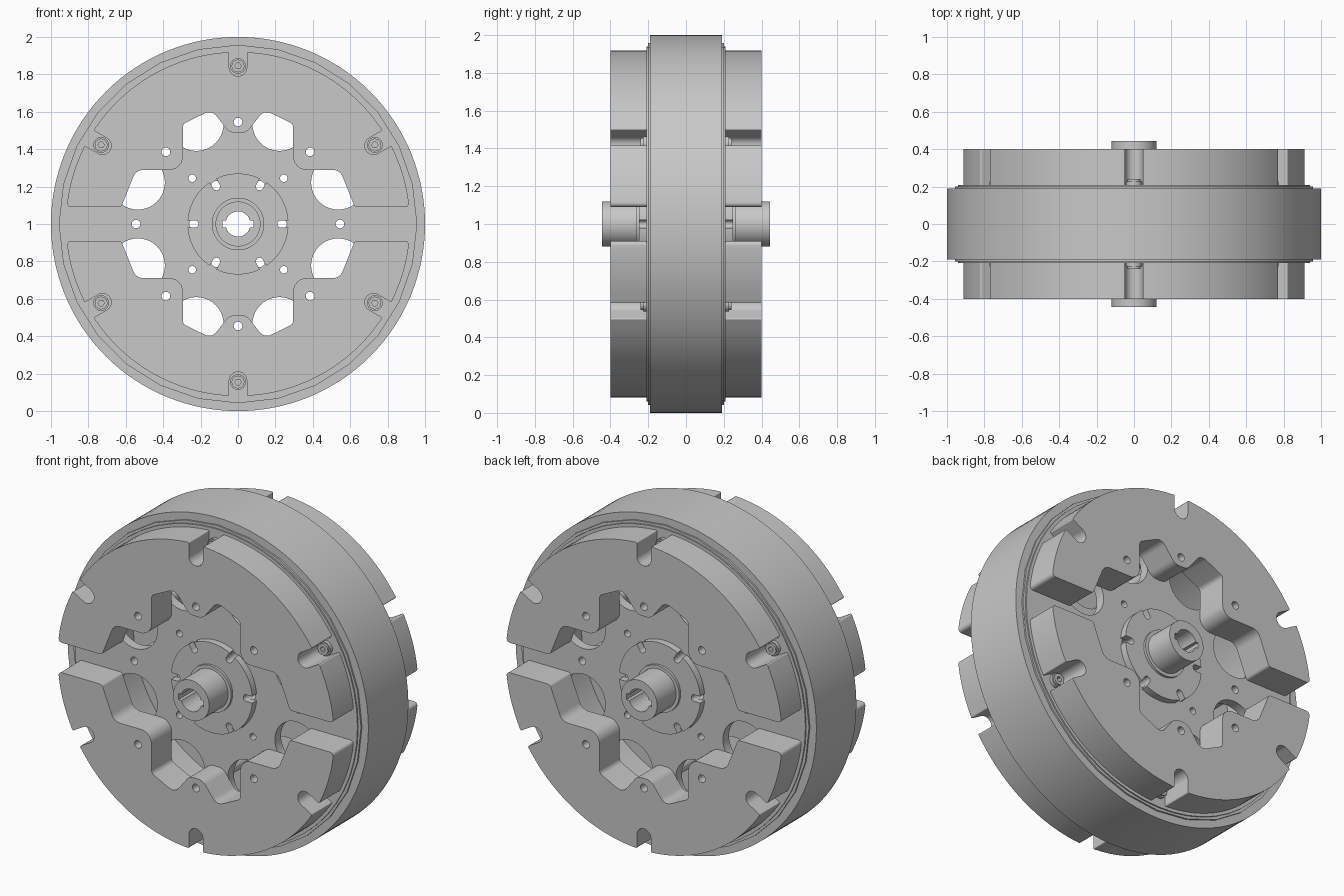
import bpy, bmesh, math
from mathutils import Vector, Matrix

if "Cube" in bpy.data.objects:
    bpy.data.objects.remove(bpy.data.objects["Cube"])

GREY = (0.58, 0.58, 0.58, 1)
steel = bpy.data.materials.new("grey steel")
steel.use_nodes = True
steel.diffuse_color = GREY
steel.node_tree.nodes["Principled BSDF"].inputs["Base Color"].default_value = GREY
parts = []


def polar(r, deg):
    return (r * math.cos(math.radians(deg)), r * math.sin(math.radians(deg)))


def arc(r, a, b, n):
    return [polar(r, a + (b - a) * i / n) for i in range(n + 1)]


def circle(r, centre=(0, 0), n=24):
    return [(centre[0] + x, centre[1] + y) for x, y in arc(r, 0, 360, n)[:-1]]


def ring_of(count, radius, r, start=0, n=24):
    """Circles spaced evenly around the axle."""
    return [circle(r, polar(radius, start + 360 * k / count), n) for k in range(count)]


def fillet(points, steps=6):
    """Round the corners of a closed outline given as (x, z, radius)."""
    out = []
    for i, (x, z, r) in enumerate(points):
        p = Vector((x, z))
        if r == 0:
            out.append((x, z))
            continue
        a = Vector(points[i - 1][:2]) - p
        b = Vector(points[(i + 1) % len(points)][:2]) - p
        half = a.angle(b) / 2
        t = min(r / math.tan(half), 0.495 * a.length, 0.495 * b.length)
        r = t * math.tan(half)
        centre = p + (a.normalized() + b.normalized()).normalized() * r / math.sin(half)
        start = p + a.normalized() * t - centre
        end = p + b.normalized() * t - centre
        for s in range(steps + 1):
            v = centre + start.lerp(end, s / steps).normalized() * r
            out.append((v.x, v.y))
    return out


def extrude(name, loops, y0, y1, mirror=(False, True, False)):
    """Fill outlines drawn in the x-z plane and extrude them from y0 to y1."""
    curve = bpy.data.curves.new(name + " outline", "CURVE")
    curve.dimensions = "2D"
    curve.fill_mode = "BOTH"
    curve.extrude = (y1 - y0) / 2
    for loop in loops:
        spline = curve.splines.new("POLY")
        spline.points.add(len(loop) - 1)
        for point, (x, z) in zip(spline.points, loop):
            point.co = (x, z, 0, 1)
        spline.use_cyclic_u = True
    temp = bpy.data.objects.new(name + " outline", curve)
    bpy.context.collection.objects.link(temp)
    graph = bpy.context.evaluated_depsgraph_get()
    mesh = bpy.data.meshes.new_from_object(temp.evaluated_get(graph))
    bpy.data.objects.remove(temp)
    bpy.data.curves.remove(curve)
    mesh.name = name
    bm = bmesh.new()
    bm.from_mesh(mesh)
    turn = Matrix.Translation((0, (y0 + y1) / 2, 0)) @ Matrix.Rotation(math.pi / 2, 4, "X")
    bmesh.ops.transform(bm, matrix=turn, verts=bm.verts)
    bmesh.ops.remove_doubles(bm, verts=bm.verts, dist=0.0001)
    bmesh.ops.recalc_face_normals(bm, faces=bm.faces)
    bm.to_mesh(mesh)
    bm.free()
    mesh.materials.clear()
    mesh.materials.append(steel)
    obj = bpy.data.objects.new(name, mesh)
    obj.location.z = 1
    bpy.context.collection.objects.link(obj)
    if any(mirror):
        mod = obj.modifiers.new("mirror", "MIRROR")
        mod.use_axis = mirror
        mod.use_mirror_merge = False
    parts.append(obj)


SINGLE = (False, False, False)

# Keyed bore through the axle
bore = ([(0.083, -0.018), (0.083, 0.018)] + arc(0.067, 16, 164, 16)
        + [(-0.083, 0.018), (-0.083, -0.018)] + arc(0.067, 196, 344, 16))
hub_holes = ring_of(6, 0.235, 0.026)

# Outer drum
extrude("drum", [circle(1, n=128), circle(0.8, n=96)], -0.19, 0.19, SINGLE)

# Side plates with lightening holes, bolt holes and a faceted edge band
extrude("edge_band", [circle(0.958, n=28), circle(0.9, n=28)], 0.18, 0.2)
extrude("side_plate", [circle(0.94, n=56), bore] + hub_holes
        + ring_of(8, 0.58, 0.145, 22.5, 40) + ring_of(8, 0.545, 0.023)
        + ring_of(4, 0.346, 0.02, 45), 0.15, 0.208)

# Inner core and spacer tubes between the plates
extrude("core", [circle(0.27, n=64), bore] + hub_holes, -0.15, 0.15, SINGLE)
extrude("spacer_tubes", ring_of(8, 0.545, 0.036) + ring_of(8, 0.545, 0.023),
        -0.15, 0.15, SINGLE)

# Hub flange with open radial slots
flange = []
for k in range(6):
    turn = Matrix.Rotation(math.radians(60 * k), 2)
    slot = fillet([(0.269, -0.02, 0), (0.211, -0.02, 0.02),
                   (0.211, 0.02, 0.02), (0.269, 0.02, 0)])
    flange += [tuple(turn @ Vector(p)) for p in slot]
    flange += arc(0.27, 60 * k + 8, 60 * k + 52, 10)
extrude("hub_flange", [flange, bore], 0.208, 0.25)
extrude("hub_collar", [circle(0.14, n=48), bore], 0.25, 0.265)
extrude("hub_sleeve", [circle(0.12, n=48), bore], 0.265, 0.445)

# Counterweights: right half of the outline, then its mirror image
R, W, FLOOR = 0.92, 0.047, 0.79
half = [(0.045, 0.487, 0.06), (0.14, 0.61, 0.05), (0.295, 0.535, 0.03),
        (0.295, 0.29, 0.07), (0.545, 0.29, 0.06), (0.625, 0.09, 0.02),
        (0.915, 0.09, 0.03)]
half += [(*p, 0) for p in arc(R, 8.5, 26, 8)]
tilt = Matrix.Rotation(math.radians(30), 2)
for r, side, rad in ((R, -W, 0.012), (FLOOR, -W, W), (FLOOR, W, W), (R, W, 0.012)):
    half.append((*(tilt @ Vector((r, side))), rad))
half += [(*p, 0) for p in arc(R, 34, 86, 24)]
half += [(W, R, 0.012), (W, FLOOR, W)]
outline = fillet(half + [(-x, z, r) for x, z, r in reversed(half)])
weight_holes = [circle(0.023, polar(0.545, a)) for a in (45, 90, 135)]
extrude("counterweight", [outline] + weight_holes, 0.208, 0.4, (False, True, True))

# Socket-head bolts in the notches
sockets = ring_of(6, 0.845, 0.017, 30, 6)
extrude("bolt_heads", ring_of(6, 0.845, 0.042, 30) + sockets, 0.208, 0.228)
extrude("bolt_crowns", ring_of(6, 0.845, 0.034, 30) + sockets, 0.228, 0.24)

# Smooth the curved walls, keep the edges crisp
bpy.ops.object.select_all(action="DESELECT")
for obj in parts:
    obj.select_set(True)
bpy.context.view_layer.objects.active = parts[0]
bpy.ops.object.shade_smooth_by_angle(angle=math.radians(30))
